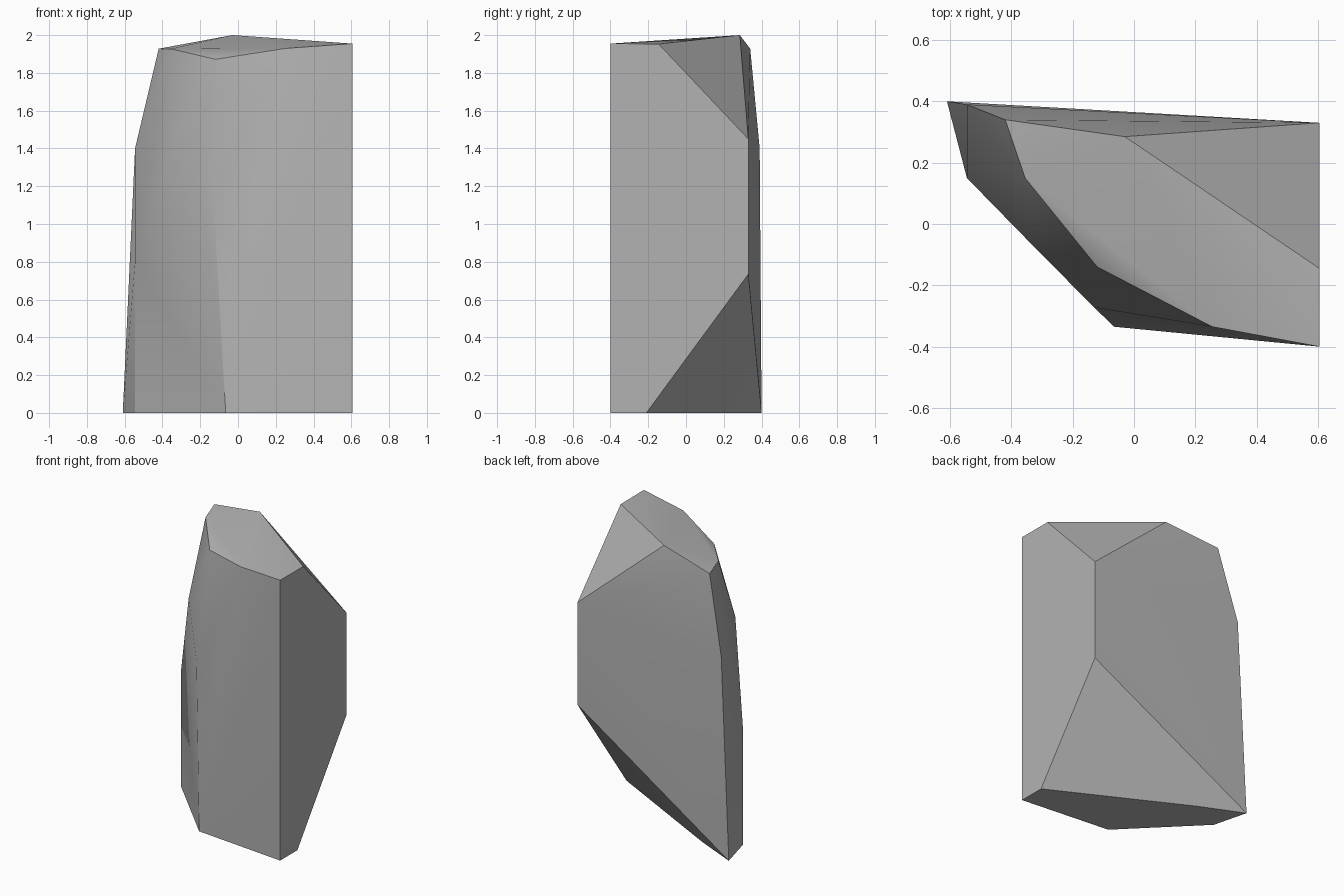
import bpy, bmesh, math

cube = bpy.data.objects.get("Cube")
if cube:
    bpy.data.objects.remove(cube, do_unlink=True)

# Corners of the faceted rock, ring by ring
side = 0.605
base_ring = [(side, -0.4, 0), (side, -0.21, 0), (-0.31, 0.265, 0),
             (-0.61, 0.4, 0), (-0.545, 0.15, 0), (-0.065, -0.335, 0)]
middle_ring = [(side, 0.33, 0.735), (side, 0.33, 1.45), (-0.545, 0.39, 1.4),
               (-0.545, 0.15, 0.8), (-0.335, -0.065, 1.45), (-0.13, -0.272, 1.14)]
crown_ring = [(side, -0.4, 1.955), (side, -0.145, 1.953), (-0.03, 0.285, 2),
              (-0.42, 0.34, 1.928), (-0.355, 0.15, 1.927), (-0.12, -0.14, 1.872),
              (0.255, -0.335, 1.93)]

# Wrap the corners in a convex shell
bm = bmesh.new()
for corner in base_ring + middle_ring + crown_ring:
    bm.verts.new(corner)
bmesh.ops.convex_hull(bm, input=bm.verts[:])
loose = [v for v in bm.verts if not v.link_faces]
bmesh.ops.delete(bm, geom=loose, context='VERTS')
bmesh.ops.dissolve_limit(bm, angle_limit=math.radians(0.5),
                         verts=bm.verts[:], edges=bm.edges[:])
bmesh.ops.recalc_face_normals(bm, faces=bm.faces[:])
mesh = bpy.data.meshes.new("rock")
bm.to_mesh(mesh)
bm.free()

# Plain grey stone
stone = bpy.data.materials.new("grey_stone")
stone.use_nodes = True
grey = (0.45, 0.45, 0.45, 1)
stone.diffuse_color = grey
stone.node_tree.nodes["Principled BSDF"].inputs["Base Color"].default_value = grey
mesh.materials.append(stone)

rock = bpy.data.objects.new("rock", mesh)
bpy.context.collection.objects.link(rock)

# Soften shallow creases and keep the strong ridges
bpy.ops.object.select_all(action='DESELECT')
rock.select_set(True)
bpy.context.view_layer.objects.active = rock
bpy.ops.object.shade_smooth_by_angle(angle=math.radians(30))
